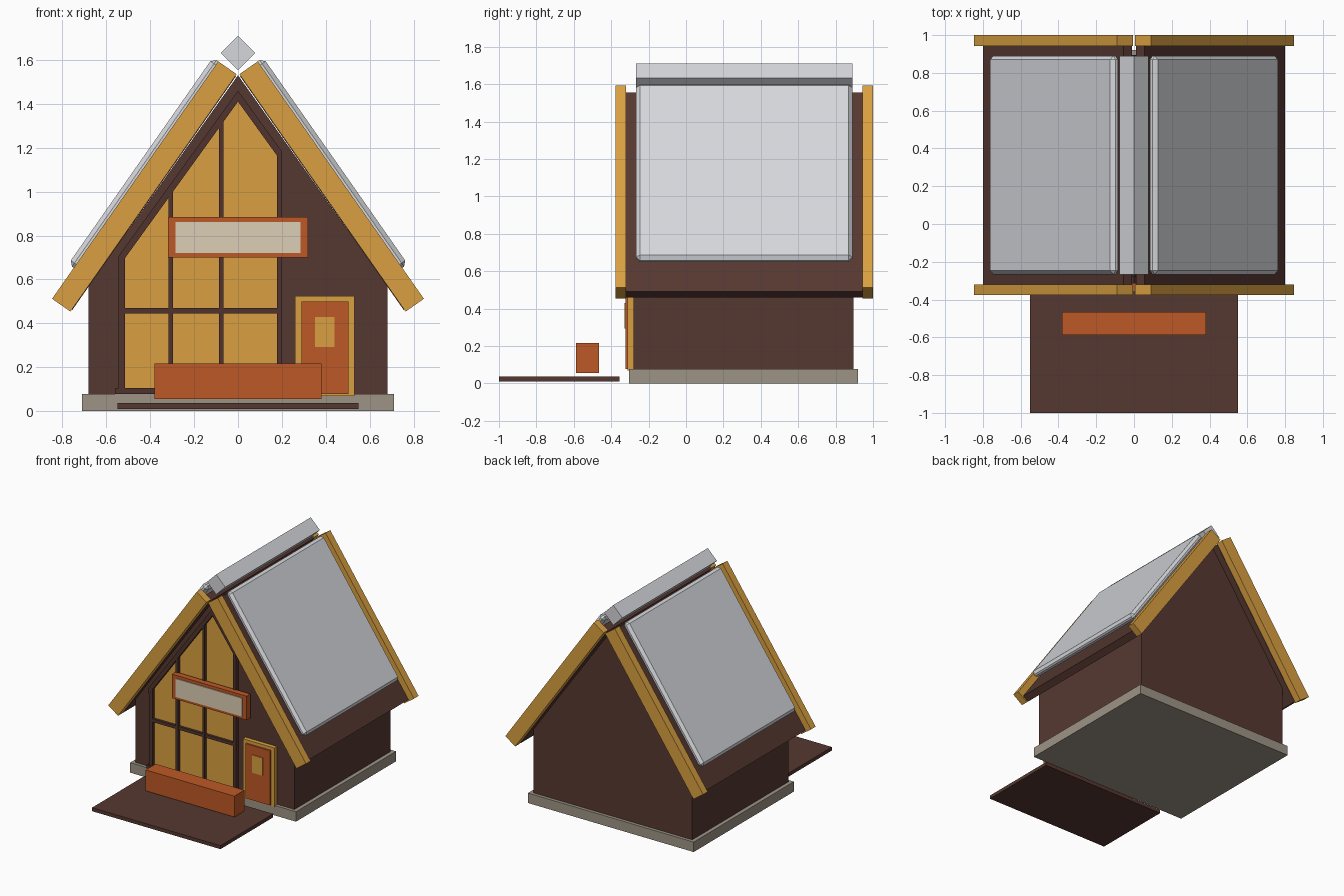
import bpy, bmesh
from math import radians, sin, cos

if "Cube" in bpy.data.objects:
    bpy.data.objects.remove(bpy.data.objects["Cube"])


def material(name, *rgb):
    lin = [(c / 255 / 12.92) if c < 11 else ((c / 255 + 0.055) / 1.055) ** 2.4 for c in rgb]
    m = bpy.data.materials.new(name)
    m.use_nodes = True
    m.diffuse_color = (*lin, 1)
    m.node_tree.nodes["Principled BSDF"].inputs["Base Color"].default_value = (*lin, 1)
    return m


GOLD = material("golden wood", 218, 160, 65)
BROWN = material("dark brown timber", 86, 56, 49)
FRAME = material("frame brown", 80, 52, 45)
ORANGE = material("burnt orange", 190, 89, 38)
CREAM = material("cream panel", 220, 207, 182)
STONE = material("plinth stone", 157, 148, 134)
METAL = material("pale roof metal", 214, 215, 219)


def prism(name, points, y0, y1, mat, bevel=0):
    """Extrude an x-z profile from y0 to y1."""
    bm = bmesh.new()
    front = bm.faces.new([bm.verts.new((x, y0, z)) for x, z in points])
    grown = bmesh.ops.extrude_face_region(bm, geom=[front])["geom"]
    verts = [g for g in grown if isinstance(g, bmesh.types.BMVert)]
    bmesh.ops.translate(bm, verts=verts, vec=(0, y1 - y0, 0))
    bmesh.ops.recalc_face_normals(bm, faces=bm.faces)
    if bevel:
        bmesh.ops.bevel(bm, geom=bm.edges[:], offset=bevel, segments=1, affect='EDGES')
    mesh = bpy.data.meshes.new(name)
    bm.to_mesh(mesh)
    bm.free()
    mesh.materials.append(mat)
    obj = bpy.data.objects.new(name, mesh)
    bpy.context.collection.objects.link(obj)
    return obj


def box(name, x0, x1, y0, y1, z0, z1, mat):
    return prism(name, [(x0, z0), (x1, z0), (x1, z1), (x0, z1)], y0, y1, mat)


PITCH = radians(55)
C, S = cos(PITCH), sin(PITCH)


def sloped(name, x, z, length, thick, y0, y1, mat, side, bevel=0):
    """Board rising at the roof pitch from its lower outer corner."""
    pts = [(x, z), (x + S * thick, z - C * thick),
           (x + S * thick + C * length, z - C * thick + S * length),
           (x + C * length, z + S * length)]
    return prism(name, [(-side * px, pz) for px, pz in pts], y0, y1, mat, bevel)


# Base, walls and terrace
box("plinth", -0.71, 0.71, -0.305, 0.92, 0, 0.077, STONE)
prism("house_walls", [(-0.68, 0.077), (0.68, 0.077), (0.68, 0.57), (0, 1.53), (-0.68, 0.57)],
      -0.28, 0.895, BROWN)
box("terrace", -0.55, 0.55, -1.0, -0.355, 0.01, 0.037, BROWN)
box("planter", -0.38, 0.38, -0.587, -0.465, 0.055, 0.217, ORANGE)

# Roof: decks, metal panels and end boards on both sides
for side, label in ((1, "left"), (-1, "right")):
    sloped(label + "_roof_deck", -0.80, 0.492, 1.3, 0.055, -0.32, 0.945, BROWN, side)
    sloped(label + "_roof_panel", -0.773, 0.67, 1.148, 0.055, -0.267, 0.89, METAL, side, 0.02)
    for end, y0, y1 in (("front", -0.377, -0.32), ("back", 0.943, 1.0)):
        sloped(f"{label}_{end}_end_board", -0.847, 0.512, 1.32, 0.102, y0, y1, GOLD, side)
R = 0.078
prism("ridge_cap", [(0, 1.632 - R), (R, 1.632), (0, 1.632 + R), (-R, 1.632)], -0.267, 0.89, METAL)

# Front window
PEAK, RISE = 1.41, 1.385


def glass_top(x):
    return PEAK - RISE * abs(x)


LEFT, RIGHT = -0.515, 0.177
prism("window_glass", [(LEFT, 0.1), (RIGHT, 0.1), (RIGHT, glass_top(RIGHT)), (0, PEAK),
                       (LEFT, glass_top(LEFT))], -0.289, -0.275, GOLD)
for i, (x0, x1) in enumerate(((-0.545, LEFT), (-0.317, -0.295), (-0.087, -0.067), (RIGHT, 0.2))):
    prism(f"window_post_{i + 1}", [(x0, 0.08), (x1, 0.08), (x1, glass_top(x1)), (x0, glass_top(x0))],
          -0.312, -0.275, FRAME)
box("window_rail", LEFT, RIGHT, -0.308, -0.275, 0.445, 0.47, FRAME)
box("window_sill", -0.56, 0.215, -0.318, -0.275, 0.078, 0.105, FRAME)
for name, x in (("window_left_slope", 0.2), ("window_right_slope", -0.545)):
    z = glass_top(x)
    prism(name, [(x, z), (0, PEAK), (0, PEAK + 0.05), (x, z + 0.05)], -0.315, -0.275, FRAME)

# Sign board
box("sign_board", -0.32, 0.32, -0.352, -0.305, 0.7, 0.885, ORANGE)
box("sign_panel", -0.285, 0.285, -0.358, -0.35, 0.72, 0.862, CREAM)

# Door
box("door_frame", 0.26, 0.53, -0.312, -0.275, 0.068, 0.525, GOLD)
box("door", 0.29, 0.503, -0.324, -0.3, 0.077, 0.5, ORANGE)
box("door_window", 0.35, 0.44, -0.33, -0.323, 0.293, 0.43, GOLD)
